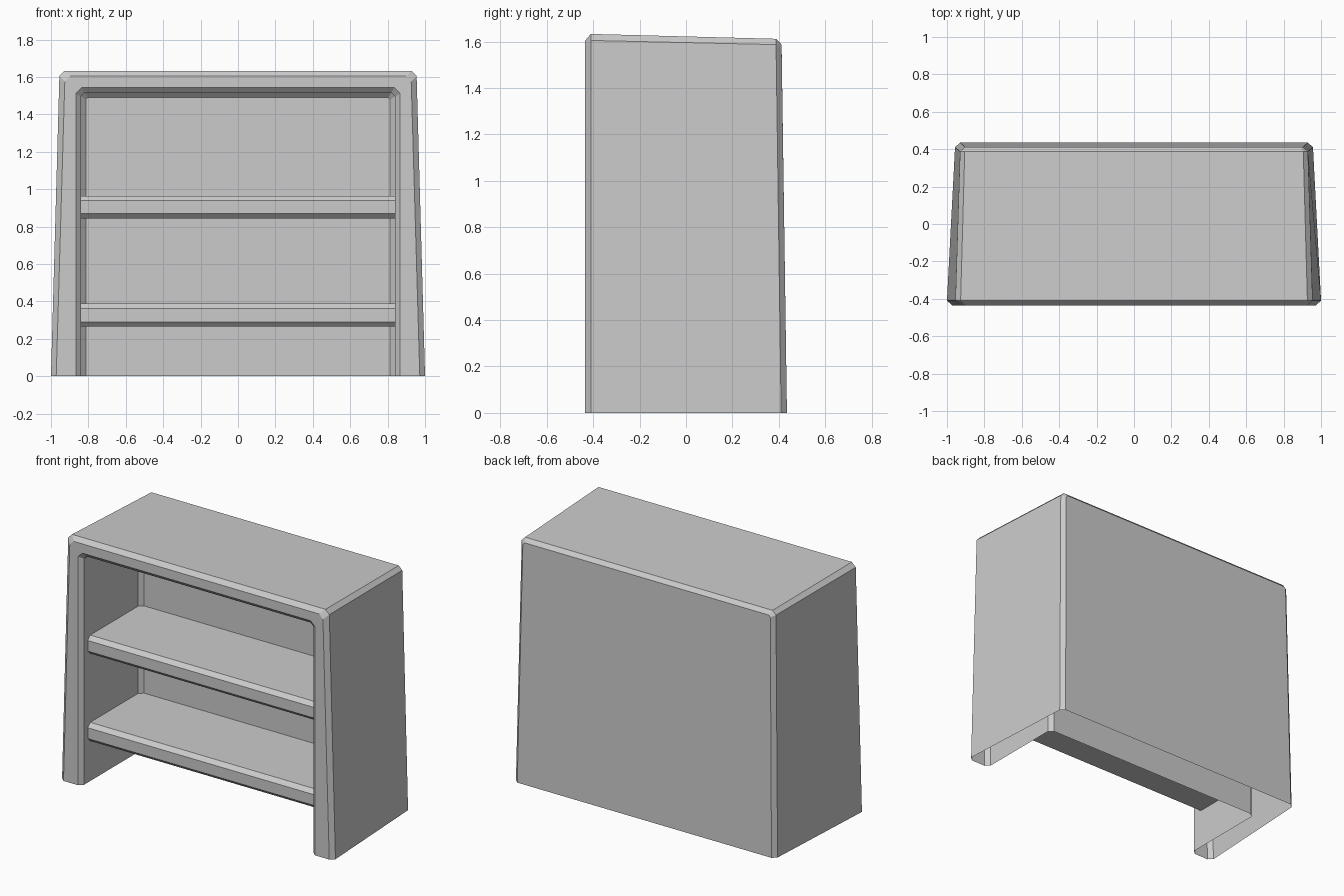
import bpy
import bmesh

# Remove the default cube
default = bpy.data.objects.get("Cube")
if default:
    bpy.data.objects.remove(default)

grey = bpy.data.materials.new("plain grey")
grey.use_nodes = True
grey.diffuse_color = (0.6, 0.6, 0.6, 1)
grey.node_tree.nodes["Principled BSDF"].inputs["Base Color"].default_value = grey.diffuse_color


def make_object(name, bm):
    mesh = bpy.data.meshes.new(name)
    bm.to_mesh(mesh)
    bm.free()
    mesh.materials.append(grey)
    obj = bpy.data.objects.new(name, mesh)
    bpy.context.collection.objects.link(obj)
    return obj


def arch(bm, foot, top, height, cut, y_foot, y_top):
    """Open-bottomed arch with clipped top corners, running right to left."""
    half = [(foot, y_foot, 0), (top, y_top, height - cut), (top - cut, y_top, height)]
    points = [(-x, y, z) for x, y, z in half] + half[::-1]
    return [bm.verts.new(p) for p in points]


def bridge(bm, a, b):
    for i in range(len(a) - 1):
        bm.faces.new((a[i], a[i + 1], b[i + 1], b[i]))


# Hollow cabinet: outer shell, front frame and recessed lining, open underneath
bm = bmesh.new()
back = arch(bm, 0.93, 0.905, 1.587, 0.012, 0.435, 0.412)
outer_back = arch(bm, 0.957, 0.93, 1.612, 0.025, 0.41, 0.388)
outer_front = arch(bm, 1.0, 0.955, 1.633, 0.028, -0.41, -0.41)
frame_outer = arch(bm, 0.972, 0.926, 1.604, 0.028, -0.435, -0.435)
frame_inner = arch(bm, 0.867, 0.867, 1.543, 0.032, -0.435, -0.435)
lining_front = arch(bm, 0.84, 0.84, 1.516, 0.02, -0.41, -0.41)
lining_back = arch(bm, 0.84, 0.84, 1.516, 0.02, 0.155, 0.155)
inner_back = arch(bm, 0.813, 0.813, 1.49, 0.01, 0.18, 0.18)
loops = [back, outer_back, outer_front, frame_outer,
         frame_inner, lining_front, lining_back, inner_back]
for first, second in zip(loops, loops[1:]):
    bridge(bm, first, second)
bm.faces.new(back)
bm.faces.new(inner_back[::-1])
bmesh.ops.recalc_face_normals(bm, faces=bm.faces)
# Outward check on the back panel
bm.faces.ensure_lookup_table()
back_panel = max(bm.faces, key=lambda f: f.calc_center_median().y)
if back_panel.normal.y < 0:
    bmesh.ops.reverse_faces(bm, faces=bm.faces)
make_object("cabinet_shell", bm)


# Shelves with chamfered front edges
def shelf(name, bottom, top, bevel=0.026, front=-0.37, rear=0.18, half=0.84):
    profile = [(rear, bottom), (front + bevel, bottom), (front, bottom + bevel),
               (front, top - bevel), (front + bevel, top), (rear, top)]
    bm = bmesh.new()
    ends = [[bm.verts.new((x, y, z)) for y, z in profile] for x in (-half, half)]
    for i in range(len(profile)):
        j = (i + 1) % len(profile)
        bm.faces.new((ends[0][i], ends[0][j], ends[1][j], ends[1][i]))
    bm.faces.new(ends[0])
    bm.faces.new(ends[1])
    bmesh.ops.recalc_face_normals(bm, faces=bm.faces)
    make_object(name, bm)


shelf("lower_shelf", 0.265, 0.388)
shelf("upper_shelf", 0.843, 0.965)
